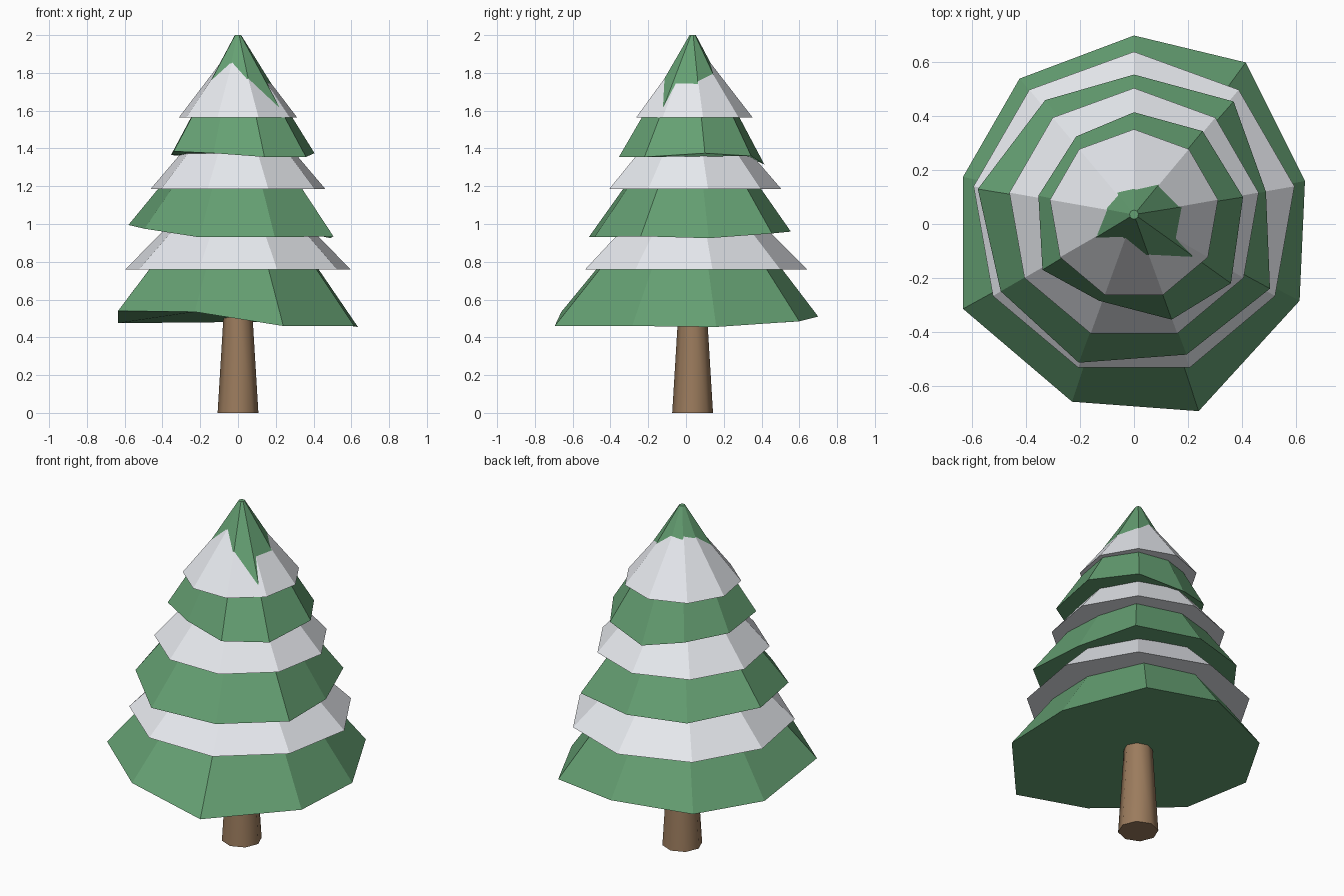
import bpy, bmesh, math
from mathutils import Vector

if "Cube" in bpy.data.objects:
    bpy.data.objects.remove(bpy.data.objects["Cube"])

AXIS_Y = 0.035
SIDES = 9


def material(name, rgb):
    m = bpy.data.materials.new(name)
    m.diffuse_color = (*rgb, 1)
    m.use_nodes = True
    m.node_tree.nodes["Principled BSDF"].inputs["Base Color"].default_value = m.diffuse_color
    return m


GREEN = material("needles", (0.13, 0.35, 0.17))
SNOW = material("snow", (0.80, 0.82, 0.86))
BARK = material("bark", (0.33, 0.20, 0.11))


def ring(radius, z, sides=SIDES):
    """Clockwise ring of points starting at the back of the tree."""
    return [Vector((radius * math.sin(i * math.tau / sides),
                    AXIS_Y + radius * math.cos(i * math.tau / sides), z))
            for i in range(sides)]


def loft(name, bottom, top, mat):
    """Closed solid between two rings."""
    bm = bmesh.new()
    lo = [bm.verts.new(p) for p in bottom]
    hi = [bm.verts.new(p) for p in top]
    n = len(lo)
    for i in range(n):
        j = (i + 1) % n
        bm.faces.new((lo[i], lo[j], hi[j], hi[i]))
    bm.faces.new(lo)
    bm.faces.new(hi)
    bmesh.ops.recalc_face_normals(bm, faces=bm.faces)
    me = bpy.data.meshes.new(name)
    bm.to_mesh(me)
    bm.free()
    me.materials.append(mat)
    ob = bpy.data.objects.new(name, me)
    bpy.context.collection.objects.link(ob)
    return ob


# Trunk: tapered, smooth sides
trunk = loft("trunk", ring(0.108, 0, 8), ring(0.074, 0.56, 8), BARK)
bpy.context.view_layer.objects.active = trunk
trunk.select_set(True)
bpy.ops.object.shade_smooth_by_angle(angle=math.radians(50))

# Branch tiers: uneven hem, small flat top
tiers = [
    ("lower_branches", 1.36,
     [(0, .70, .51), (.415, .60, .485), (.635, .16, .455),
      (.615, -.285, .46), (.24, -.695, .46), (-.23, -.66, .535),
      (-.635, -.315, .54), (-.635, .175, .475), (-.425, .54, .48)]),
    ("middle_branches", 1.68,
     [(0, .555, .96), (.37, .455, .95), (.49, .12, .925),
      (.505, -.24, .935), (.195, -.485, .93), (-.205, -.515, .93),
      (-.495, -.25, .975), (-.58, .13, .995), (-.33, .46, .96)]),
    ("upper_branches", 2.0,
     [(0, .415, 1.315), (.255, .345, 1.36), (.405, .10, 1.375),
      (.36, -.22, 1.355), (.14, -.355, 1.355), (-.13, -.285, 1.375),
      (-.34, -.17, 1.385), (-.355, .105, 1.365), (-.215, .325, 1.355)]),
]
for name, top_z, hem in tiers:
    loft(name, hem, ring(0.017, top_z), GREEN)

# Snow layers: regular cones resting on the tiers
for name, radius, z, top_z in (("lower_snow", 0.605, 0.76, 1.36),
                               ("middle_snow", 0.47, 1.185, 1.72),
                               ("upper_snow", 0.317, 1.565, 1.965)):
    loft(name, ring(radius, z), ring(0.008, top_z), SNOW)
